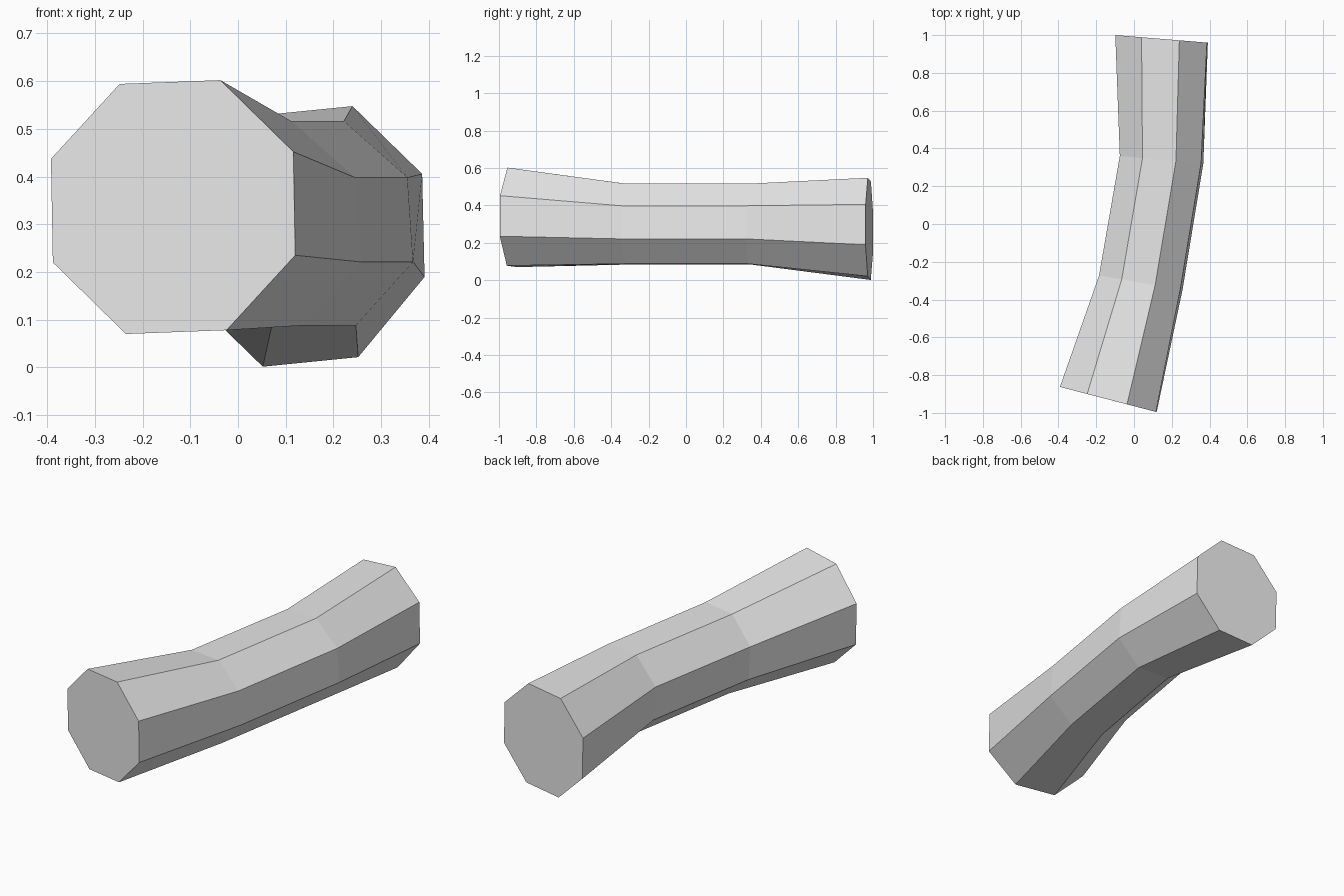
import bpy
import bmesh

cube = bpy.data.objects.get("Cube")
if cube:
    bpy.data.objects.remove(cube, do_unlink=True)


def make_material(name, colour):
    mat = bpy.data.materials.new(name)
    mat.use_nodes = True
    mat.diffuse_color = colour
    mat.node_tree.nodes["Principled BSDF"].inputs["Base Color"].default_value = colour
    return mat


# Half of each octagonal section as (x, z) offsets; the rest is point-mirrored
FRONT = [(0.256, -0.109 + 0.008), (0.252, 0.116), (0.099, 0.266), (-0.112, 0.258)]
MIDDLE = [(0.221, -0.079), (0.209, 0.098), (0.076, 0.216), (-0.101, 0.212)]
BACK = [(0.245, -0.085), (0.240, 0.131), (0.094, 0.273), (-0.106, 0.253)]

# Sections along the bent log: centre, tilt (y change per x), outline
SECTIONS = [
    ((-0.136, -0.929, 0.336), -0.26, FRONT),
    ((0.036, -0.31, 0.30), -0.17, MIDDLE),
    ((0.146, 0.34, 0.30), -0.09, MIDDLE),
    ((0.146, 0.98, 0.2745), -0.082, BACK),
]


def add_ring(bm, centre, tilt, half):
    cx, cy, cz = centre
    outline = half + [(-x, -z) for x, z in half]
    return [bm.verts.new((cx + x, cy + tilt * x, cz + z)) for x, z in outline]


# Log: bridge the sections and cap both ends
bm = bmesh.new()
rings = [add_ring(bm, *section) for section in SECTIONS]
for a, b in zip(rings, rings[1:]):
    for i in range(len(a)):
        j = (i + 1) % len(a)
        bm.faces.new((a[i], a[j], b[j], b[i]))
bm.faces.new(rings[0])
bm.faces.new(rings[-1])
bmesh.ops.recalc_face_normals(bm, faces=bm.faces[:])

mesh = bpy.data.meshes.new("log")
bm.to_mesh(mesh)
bm.free()
mesh.materials.append(make_material("light grey", (0.8, 0.8, 0.8, 1.0)))
log = bpy.data.objects.new("log", mesh)
bpy.context.collection.objects.link(log)
